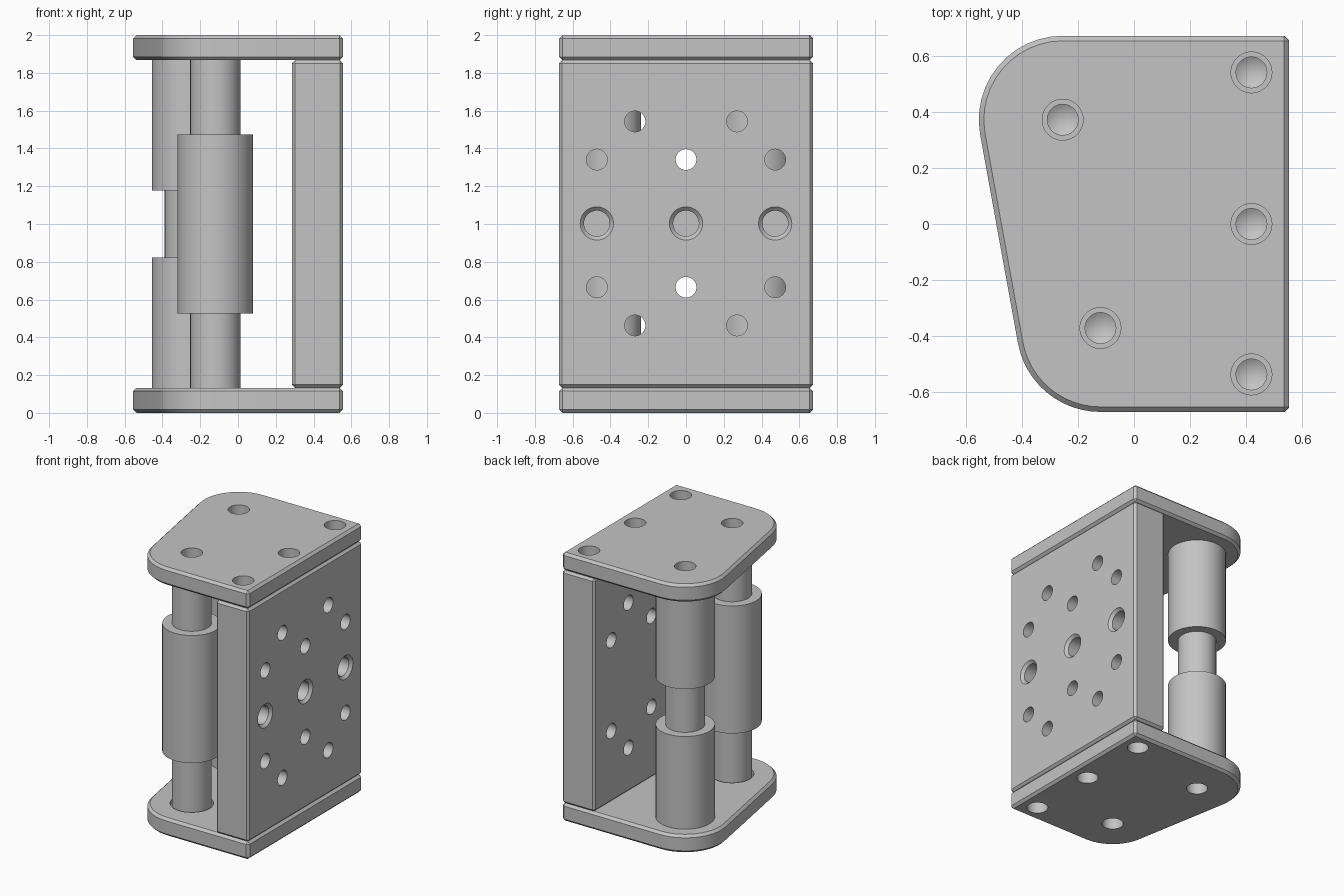
import bpy, bmesh
from math import radians, pi, sin, cos
from mathutils import Vector, Matrix

if "Cube" in bpy.data.objects:
    bpy.data.objects.remove(bpy.data.objects["Cube"], do_unlink=True)

metal = bpy.data.materials.new("plain grey metal")
metal.use_nodes = True
GREY = (0.55, 0.55, 0.55, 1)
metal.diffuse_color = GREY
metal.node_tree.nodes["Principled BSDF"].inputs["Base Color"].default_value = GREY

T = 0.133                   # end plate thickness
W = 0.672                   # half width in y
R = 0.30                    # end plate corner radius
BACK = (-0.255, 0.373)      # pillar axes
FRONT = (-0.12, -0.372)
WALL_X = 0.42               # screw line in the wall
SCREWS = [(WALL_X, y) for y in (-0.538, 0, 0.542)]
DRILL, CLEAR = 0.055, 0.073


def make_object(name, bm):
    bmesh.ops.recalc_face_normals(bm, faces=bm.faces)
    mesh = bpy.data.meshes.new(name)
    bm.to_mesh(mesh)
    bm.free()
    mesh.materials.append(metal)
    ob = bpy.data.objects.new(name, mesh)
    bpy.context.collection.objects.link(ob)
    return ob


def activate(ob):
    bpy.ops.object.select_all(action='DESELECT')
    ob.select_set(True)
    bpy.context.view_layer.objects.active = ob


def smooth(ob):
    activate(ob)
    bpy.ops.object.shade_smooth_by_angle(angle=radians(30))


def lathe(bm, profile, matrix, sides=48):
    """Revolve (radius, height) points about local z into a closed solid."""
    rings = []
    for r, z in profile:
        if r == 0:
            rings.append([bm.verts.new(matrix @ Vector((0, 0, z)))] * sides)
        else:
            rings.append([bm.verts.new(matrix @ Vector((r * cos(2 * pi * i / sides),
                                                        r * sin(2 * pi * i / sides), z)))
                          for i in range(sides)])
    for a, b in zip(rings, rings[1:]):
        for i in range(sides):
            j = (i + 1) % sides
            corners = list(dict.fromkeys((a[i], a[j], b[j], b[i])))
            bm.faces.new(corners)


def chamfer_and_cut(ob, width, cutter_bm):
    bev = ob.modifiers.new("chamfer", 'BEVEL')
    bev.width, bev.segments = width, 1
    bev.limit_method, bev.angle_limit = 'ANGLE', radians(40)
    cutter = make_object("hole_cutter", cutter_bm)
    cutter.hide_render = True
    cut = ob.modifiers.new("holes", 'BOOLEAN')
    cut.operation, cut.solver, cut.object = 'DIFFERENCE', 'EXACT', cutter
    activate(ob)
    for m in ("chamfer", "holes"):
        bpy.ops.object.modifier_apply(modifier=m)
    bpy.data.objects.remove(cutter, do_unlink=True)
    smooth(ob)


def at(x, y, flip=False):
    """Upright axis at x, y; flip mirrors it about mid height."""
    m = Matrix.Translation((x, y, 0))
    return m @ Matrix.Translation((0, 0, 2)) @ Matrix.Scale(-1, 4, (0, 0, 1)) if flip else m


# End plates: two round corners joined by a slanted side
SLANT = radians(190.3)


def arc(centre, start, end, steps=12):
    return [(centre[0] + R * cos(start + (end - start) * i / steps),
             centre[1] + R * sin(start + (end - start) * i / steps)) for i in range(steps + 1)]


outline = ([(0.555, -W), (0.555, W)] + arc(BACK, pi / 2, SLANT) + arc(FRONT, SLANT, 1.5 * pi))
RECESS = 0.033
for name, flip in (("bottom_plate", False), ("top_plate", True)):
    bm = bmesh.new()
    face = bm.faces.new([bm.verts.new(at(x, y, flip) @ Vector((0, 0, 0))) for x, y in outline])
    ext = bmesh.ops.extrude_face_region(bm, geom=[face])
    bmesh.ops.translate(bm, vec=(0, 0, -T if flip else T),
                        verts=[v for v in ext["geom"] if isinstance(v, bmesh.types.BMVert)])
    plate = make_object(name, bm)
    # Clearance holes, plus a shallow seat for the front pillar
    cuts = bmesh.new()
    for x, y in SCREWS + [BACK]:
        lathe(cuts, [(0, -0.1), (CLEAR, -0.1), (CLEAR, T + 0.1), (0, T + 0.1)], at(x, y, flip))
    seat = T - RECESS
    lathe(cuts, [(0, -0.1), (CLEAR, -0.1), (CLEAR, seat), (0.147, seat),
                 (0.147, T + 0.1), (0, T + 0.1)], at(*FRONT, flip))
    chamfer_and_cut(plate, 0.018, cuts)

# Side wall
bm = bmesh.new()
bmesh.ops.create_cube(bm, size=1, matrix=Matrix.Translation((WALL_X, 0, 1))
                      @ Matrix.Diagonal((0.27, 2 * W, 2 - 2 * T, 1)))
wall = make_object("side_wall", bm)
cuts = bmesh.new()
DEPTH, TIP = 0.3, 0.033
# Tapped holes in the wall ends
for x, y in SCREWS:
    for flip in (False, True):
        lathe(cuts, [(0, T - 0.1), (DRILL, T - 0.1), (DRILL, T + DEPTH), (0, T + DEPTH + TIP)],
              at(x, y, flip))
# Cross holes through the wall, and chamfered blind holes on the centre line
to_x = Matrix.Rotation(pi / 2, 4, 'Y')
grid = [(y, 0.338) for y in (-0.472, 0, 0.472)] + [(y, 0.54) for y in (-0.27, 0.27)]
for y, dz in grid:
    for s in (-1, 1):
        lathe(cuts, [(0, -0.3), (DRILL, -0.3), (DRILL, 0.3), (0, 0.3)],
              Matrix.Translation((WALL_X, y, 1.003 + s * dz)) @ to_x)
for y in (-0.472, 0, 0.472):
    lathe(cuts, [(0, -0.13), (0.068, -0.13), (0.068, -0.02), (0.088, 0), (0.088, 0.1), (0, 0.1)],
          Matrix.Translation((0.555, y, 1.003)) @ to_x)
chamfer_and_cut(wall, 0.016, cuts)


# Pillars: stepped shafts with a drilled hole in each end
def pillar(name, axis, base, steps):
    low = [(0, base + DEPTH + TIP), (DRILL, base + DEPTH), (DRILL, base)] + steps
    high = [(r, 2 - z) for r, z in reversed(low)]
    bm = bmesh.new()
    lathe(bm, low + high, at(*axis))
    smooth(make_object(name, bm))


THIN, THICK = 0.133, 0.2
pillar("front_pillar", FRONT, T - RECESS, [(THIN, T - RECESS), (THIN, 0.525), (THICK, 0.525)])
pillar("back_pillar", BACK, T, [(THICK, T), (THICK, 0.823), (THIN, 0.823)])
